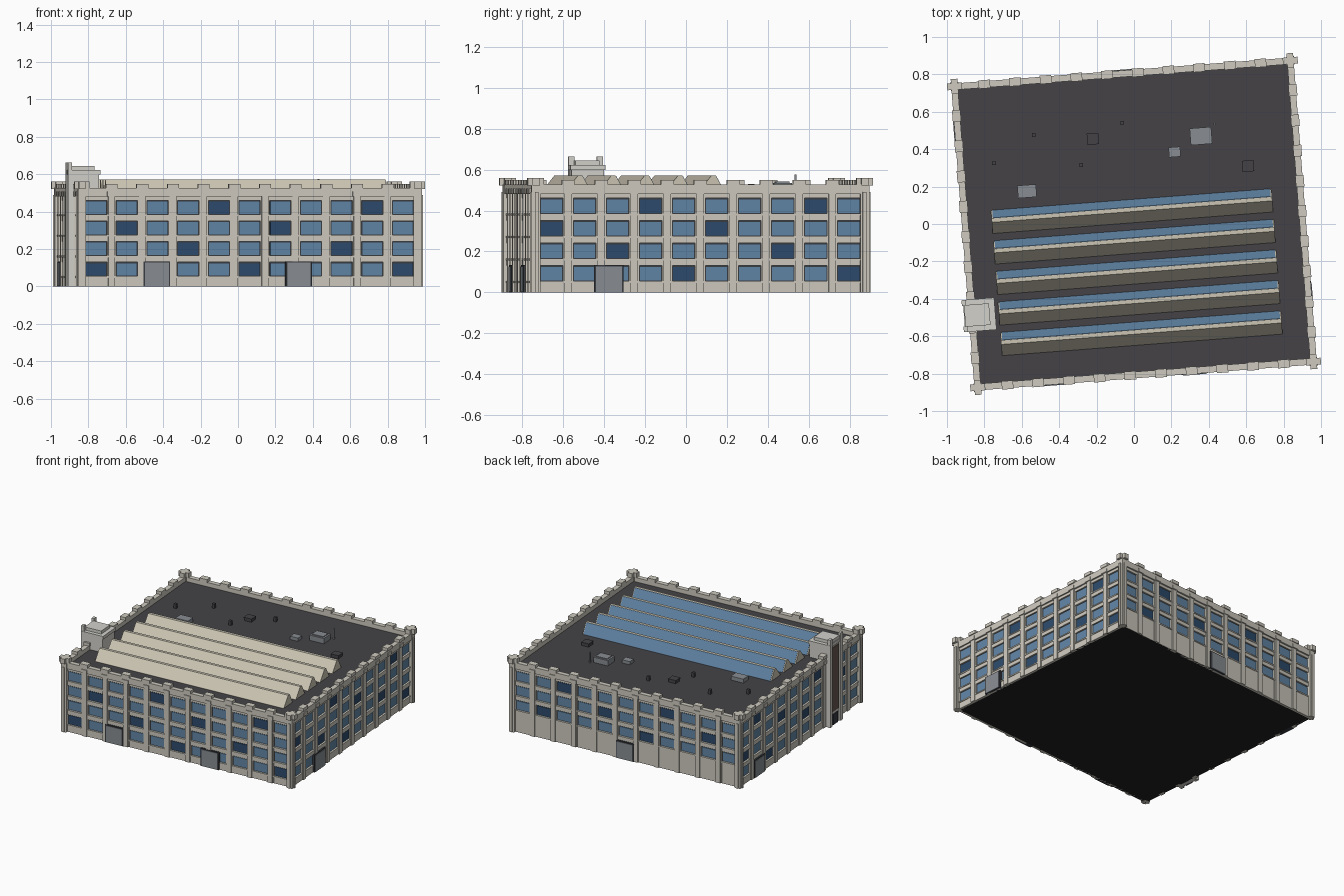
import bpy, bmesh, math
from mathutils import Matrix, Vector

if "Cube" in bpy.data.objects:
    bpy.data.objects.remove(bpy.data.objects["Cube"])

TILT = Matrix.Rotation(math.radians(4.4), 4, 'Z')   # whole building is turned slightly
HW, HD = 0.905, 0.81                                # half width / half depth of the facades
ROOF = 0.495
ROWS = [0.055, 0.165, 0.275, 0.385]                 # window bottoms
WIN_H, PIER = 0.075, 0.05


def mat(name, r, g, b):
    m = bpy.data.materials.new(name)
    m.diffuse_color = (r, g, b, 1)
    m.use_nodes = True
    m.node_tree.nodes["Principled BSDF"].inputs["Base Color"].default_value = m.diffuse_color
    return m


STONE = mat("stone", 0.62, 0.59, 0.52)
PALE = mat("pale_render", 0.65, 0.64, 0.60)
CREAM = mat("cream", 0.60, 0.56, 0.45)
FRAME = mat("dark_frame", 0.04, 0.045, 0.055)
GLASS = mat("glass", 0.12, 0.235, 0.38)
DARK = mat("dark_glass", 0.026, 0.07, 0.15)
TAR = mat("roofing", 0.058, 0.055, 0.062)
METAL = mat("metal", 0.25, 0.27, 0.29)
BROWN = mat("brown_panel", 0.13, 0.095, 0.075)
BASE = mat("base", 0.015, 0.015, 0.016)

parts = {}


def box(name, m, lo, hi, M=TILT):
    """Add a box between two corners to the named part."""
    bm = parts.setdefault(name, (bmesh.new(), m))[0]
    lo, hi = Vector(lo), Vector(hi)
    X = M @ Matrix.Translation((lo + hi) / 2) @ Matrix.Diagonal((*(hi - lo), 1))
    bmesh.ops.create_cube(bm, size=1, matrix=X)


def prism(name, m, profile, x0, x1):
    """Extrude a (y, z) profile along x."""
    bm = parts.setdefault(name, (bmesh.new(), m))[0]
    a = [bm.verts.new(TILT @ Vector((x0, y, z))) for y, z in profile]
    b = [bm.verts.new(TILT @ Vector((x1, y, z))) for y, z in profile]
    n = len(a)
    bm.faces.new(a)
    bm.faces.new(b[::-1])
    for i in range(n):
        bm.faces.new((a[i], a[(i + 1) % n], b[(i + 1) % n], b[i]))


# Core walls, underside and flat roof
box("wall_core", STONE, (-HW + .013, -HD + .013, .004), (HW - .013, HD - .013, .485))
box("base_slab", BASE, (-HW, -HD, 0), (HW, HD, .004))
box("flat_roof", TAR, (-HW + .013, -HD + .013, .485), (HW - .013, HD - .013, ROOF))


def facade(k, half, d, cols, doors):
    """One side, drawn facing -y and turned by k quarter turns."""
    M = TILT @ Matrix.Rotation(k * math.pi / 2, 4, 'Z')
    pitch = 2 * half / cols

    def slab(name, m, s0, s1, z0, z1, out, back=.014):
        box(name, m, (s0, -d - out, z0), (s1, -d + back, z1), M)

    # Horizontal spandrel bands between window rows
    rows = [(r, z) for r, z in enumerate(ROWS) if not (k == 2 and r == 0)]
    z0 = 0
    for r, z in rows:
        slab("spandrels", STONE, -half, half, z0, z, .002)
        slab("window_sills", STONE, -half, half, z - .009, z, .006)
        z0 = z + WIN_H
    slab("spandrels", STONE, -half, half, z0, .49, .002)

    # Windows: dark frame with a glass pane
    for i in range(cols):
        s = -half + pitch * (i + .5)
        w = (pitch - PIER) / 2
        for r, z in rows:
            slab("window_frames", FRAME, s - w, s + w, z, z + WIN_H, -.009)
            dark = (i + 2 * r + k) % 5 == 0
            slab("dark_panes" if dark else "window_panes", DARK if dark else GLASS,
                 s - w + .004, s + w - .004, z + .003, z + WIN_H - .006, -.005)

    # Piers, pilasters, brackets and parapet blocks
    for i in range(1, cols):
        s = -half + pitch * i
        slab("piers", STONE, s - PIER / 2, s + PIER / 2, 0, .49, .003)
        slab("pilasters", STONE, s - .018, s + .018, 0, .49, .011)
        slab("brackets", STONE, s - .024, s + .024, .482, .507, .018)
        slab("parapet_blocks", STONE, s - .031, s + .031, .525, .549, .019, .026)
    for e in (-1, 1):
        slab("piers", STONE, e * half - PIER / 2, e * half + PIER / 2, 0, .49, .003)
    slab("parapet", STONE, -half, half, .48, .527, .013, .022)

    # Loading doors
    for s in doors:
        slab("door_frames", FRAME, s - .072, s + .072, 0, .134, .014)
        slab("doors", METAL, s - .064, s + .064, .002, .127, .018)


facade(0, HW, HD, 11, (-.499, .262))
facade(1, HD, HW, 10, (-.449,))
facade(2, HW, HD, 11, (0,))
facade(3, HD, HW, 10, (-.56,))

# Corner piers with cross-shaped caps
for sx in (-1, 1):
    for sy in (-1, 1):
        C = TILT @ Matrix.Translation((sx * .9, sy * .807, 0))
        box("corner_piers", STONE, (-.022, -.022, 0), (.022, .022, .53), C)
        for a, b in ((.04, .018), (.018, .04)):
            box("corner_caps", STONE, (-a, -b, .522), (a, b, .56), C)

# Saw-tooth roof lights: cream tooth with a glazed back slope
for i in range(5):
    v = .068 - .1637 * i
    f, b, p, q, top = v - .061, v + .061, v - .001, v + .020, .571
    prism("sawtooth_roofs", CREAM, [(f, ROOF), (p, top), (q, top), (b, ROOF)], -.757, .747)
    prism("sawtooth_glazing", GLASS,
          [(b, ROOF), (b + .003, ROOF), (q + .003, top - .001), (q, top - .001)], -.75, .74)

# Stair tower on the left side
tv = -.421
box("tower_shaft", PALE, (-.938, tv - .08, 0), (-.784, tv + .08, .60))
box("tower_cap", PALE, (-.944, tv - .086, .598), (-.776, tv + .086, .622))
box("tower_top", PALE, (-.940, tv - .058, .622), (-.806, tv + .058, .645))
box("tower_panel", BROWN, (-.942, tv - .05, .10), (-.93, tv + .05, .585))
box("tower_door", FRAME, (-.944, tv - .03, 0), (-.93, tv + .03, .08))
for e in (-1, 1):
    y = tv + e * .07
    box("tower_pilasters", PALE, (-.951, y - .015, 0), (-.93, y + .015, .664))


# Rooftop equipment, placed by position in the top view
def on_roof(name, m, x, y, w, d, h, z=ROOF):
    u = TILT.inverted() @ Vector((x, y, 0))
    box(name, m, (u.x - w / 2, u.y - d / 2, z), (u.x + w / 2, u.y + d / 2, z + h))


for x, y, w, d, h in ((.358, .47, .115, .09, .04), (.217, .385, .062, .053, .024),
                      (-.572, .175, .10, .068, .03)):
    on_roof("roof_units", METAL, x, y, w, d, h)
on_roof("unit_lid", METAL, .358, .47, .09, .065, .006, ROOF + .04)
for x, y in ((-.22, .455), (.61, .31)):
    on_roof("roof_hatches", TAR, x, y, .056, .054, .02)
    on_roof("roof_hatches", TAR, x, y, .062, .06, .006, ROOF + .02)
for x, y in ((-.535, .476), (-.064, .54), (-.749, .325), (-.283, .315)):
    on_roof("roof_vents", TAR, x, y, .02, .02, .034)
on_roof("flue", METAL, .43, .535, .01, .01, .08)

# Turn every collected part into an object
for name, (bm, m) in parts.items():
    bmesh.ops.recalc_face_normals(bm, faces=bm.faces)
    me = bpy.data.meshes.new(name)
    bm.to_mesh(me)
    bm.free()
    me.materials.append(m)
    bpy.context.collection.objects.link(bpy.data.objects.new(name, me))
